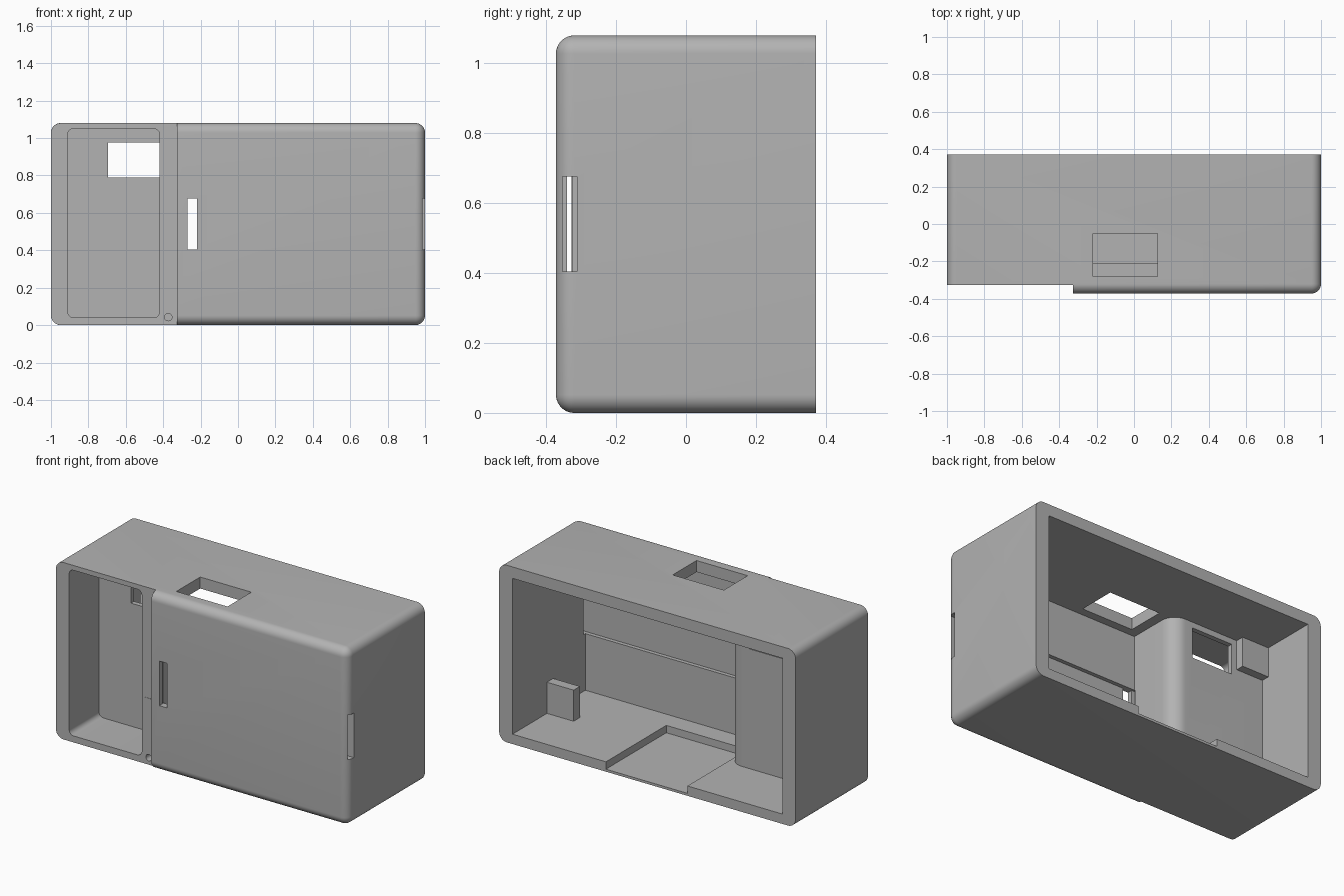
import bpy, bmesh, math
from mathutils import Vector

if "Cube" in bpy.data.objects:
    bpy.data.objects.remove(bpy.data.objects["Cube"], do_unlink=True)

grey = bpy.data.materials.new("matte_grey")
grey.use_nodes = True
colour = (0.45, 0.45, 0.45, 1)
grey.diffuse_color = colour
grey.node_tree.nodes["Principled BSDF"].inputs["Base Color"].default_value = colour


def box(name, x, y, z, radius=0, pick=None):
    """Box from ranges; edges chosen by pick(midpoint, direction) are rounded."""
    bm = bmesh.new()
    bmesh.ops.create_cube(bm, size=1)
    if radius:
        edges = []
    for v in bm.verts:
        v.co = Vector([r[0] if c < 0 else r[1] for c, r in zip(v.co, (x, y, z))])
    if radius:
        for e in bm.edges:
            a, b = (v.co for v in e.verts)
            if pick((a + b) / 2, (b - a).normalized()):
                edges.append(e)
        bmesh.ops.bevel(bm, geom=edges, offset=radius, segments=10, profile=0.5,
                        affect='EDGES', clamp_overlap=True)
    return finish(name, bm)


def finish(name, bm):
    bmesh.ops.recalc_face_normals(bm, faces=bm.faces)
    mesh = bpy.data.meshes.new(name)
    bm.to_mesh(mesh)
    bm.free()
    mesh.materials.append(grey)
    obj = bpy.data.objects.new(name, mesh)
    bpy.context.collection.objects.link(obj)
    return obj


def screw_hole(x, z, y):
    bm = bmesh.new()
    bmesh.ops.create_cone(bm, cap_ends=True, segments=24, radius1=0.02, radius2=0.02, depth=0.2)
    for v in bm.verts:
        v.co = Vector((v.co.x + x, v.co.z + y, v.co.y + z))
    return finish("screw_hole_cutter", bm)


def cut(target, cutter):
    cutter.hide_render = True
    mod = target.modifiers.new("cut", 'BOOLEAN')
    mod.operation, mod.solver, mod.object = 'DIFFERENCE', 'EXACT', cutter
    bpy.context.view_layer.objects.active = target
    bpy.ops.object.modifier_apply(modifier=mod.name)
    bpy.data.objects.remove(cutter, do_unlink=True)


along_y = lambda m, d: abs(d.y) > 0.9
along_z = lambda m, d: abs(d.z) > 0.9

# Outer case, rounded on the front and the long corners
FRONT, BACK, TOP = -0.372, 0.372, 1.08
STEP = -0.327
case = box("case", (-1, 1), (FRONT, BACK), (0, TOP), 0.052,
           lambda m, d: along_y(m, d) or m.y < FRONT + 0.01)
# Lowered front face at one end
cut(case, box("step_cutter", (-1.2, -0.325), (-0.6, STEP), (-0.2, 1.3)))

# Rear cavity, leaving the pocket housing and two support blocks standing
cavity = box("cavity_cutter", (-0.91, 0.91), (-0.33, 0.6), (0.06, 1.01))
cut(cavity, box("pocket_housing", (-1.2, -0.28), (-0.6, -0.01), (-0.2, 1.3), 0.09,
                lambda m, d: along_z(m, d) and m.x > -0.5 and m.y > -0.1))
cut(cavity, box("low_support", (0.73, 1), (-0.02, 0.04), (0, 0.25)))
cut(cavity, box("high_support", (-1, -0.73), (-0.1, 0.04), (0.83, 1.1)))
cut(case, cavity)

# Front pocket and the window in its rear wall
cut(case, box("pocket_cutter", (-0.91, -0.42), (-0.6, -0.04), (0.04, 1.05), 0.03, along_y))
cut(case, box("window_cutter", (-0.695, -0.421), (-0.1, 0.02), (0.79, 0.975)))

# Top opening and shallow floor recess
cut(case, box("top_opening_cutter", (-0.22, 0.125), (-0.28, -0.05), (0.95, 1.2)))
cut(case, box("floor_recess_cutter", (-0.27, 0.28), (-0.21, 0.6), (0.015, 0.2)))

# Strap channel with its front and side slots
SLOT = (0.405, 0.677)
cut(case, box("channel_cutter", (-0.27, 0.95), (-0.354, -0.312), SLOT))
cut(case, box("side_slot_cutter", (0.9, 1.1), (-0.354, -0.312), SLOT))
cut(case, box("front_slot_cutter", (-0.27, -0.22), (-0.5, -0.3), SLOT))
cut(case, box("channel_end_cutter", (-0.4, -0.25), (-0.341, -0.325), SLOT))

# Screw holes on the stepped front and the rear rim
for z in (0.043, 1.037):
    for x in (-0.957, -0.373):
        cut(case, screw_hole(x, z, STEP))
    for x in (-0.957, 0.957):
        cut(case, screw_hole(x, z, BACK))

bpy.ops.object.select_all(action='DESELECT')
case.select_set(True)
bpy.context.view_layer.objects.active = case
bpy.ops.object.shade_smooth_by_angle(angle=math.radians(30))
